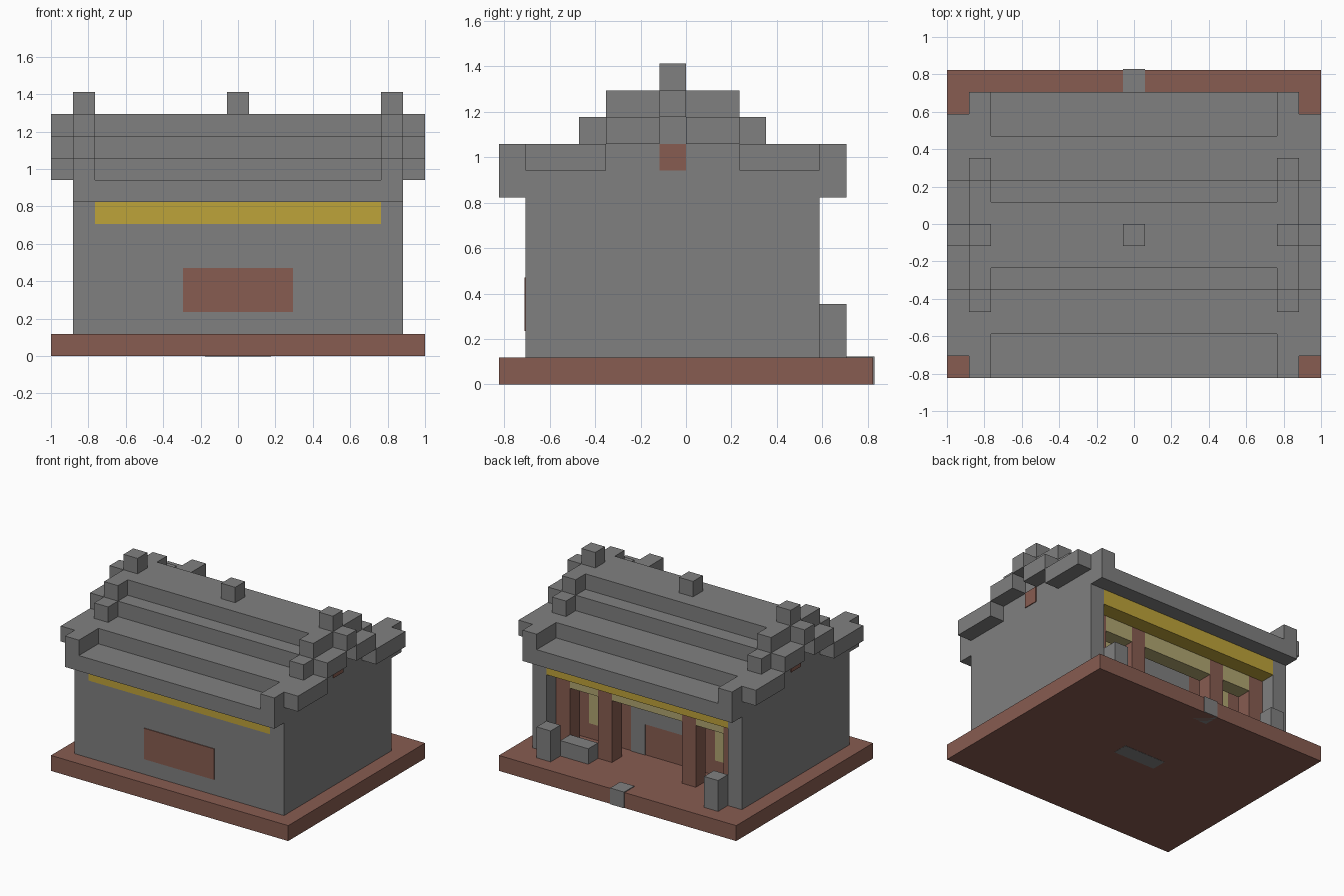
import bpy
import bmesh

U = 2 / 17          # one block
THIN = 0.006        # thickness of painted plates

if "Cube" in bpy.data.objects:
    bpy.data.objects.remove(bpy.data.objects["Cube"], do_unlink=True)


def material(name, rgb):
    m = bpy.data.materials.new(name)
    m.use_nodes = True
    m.diffuse_color = (*rgb, 1)
    m.node_tree.nodes["Principled BSDF"].inputs["Base Color"].default_value = (*rgb, 1)
    return m


stone = material("stone grey", (0.216, 0.216, 0.216))
timber = material("red brown timber", (0.245, 0.107, 0.082))
gold = material("gold trim", (0.515, 0.366, 0.042))
paper = material("paper beige", (0.44, 0.38, 0.165))


def blocks(name, mat, boxes):
    """Build boxes given as x, y, z ranges counted in blocks from one corner."""
    bm = bmesh.new()
    for xs, ys, zs in boxes:
        geo = bmesh.ops.create_cube(bm, size=1)
        for v in geo["verts"]:
            v.co = ((xs[v.co.x > 0] - 8.5) * U,
                    (ys[v.co.y > 0] - 7) * U,
                    zs[v.co.z > 0] * U)
    mesh = bpy.data.meshes.new(name)
    bm.to_mesh(mesh)
    bm.free()
    mesh.materials.append(mat)
    obj = bpy.data.objects.new(name, mesh)
    bpy.context.collection.objects.link(obj)
    return obj


def both_sides(boxes):
    """Add the left-right mirror image of every box."""
    return boxes + [((17 - x[1], 17 - x[0]), y, z) for x, y, z in boxes]


T = THIN / U

# Floor slab with its inlaid stones
blocks("floor_slab", timber, [((0, 17), (0, 14), (0, 1))])
blocks("entrance_stone", stone, [((8, 9), (13, 14 + T), (-0, 1 + T))])
blocks("threshold_stone", stone, [((7, 10), (7, 8), (-T / 4, 1 + T))])

# Outer walls
blocks("side_walls", stone, both_sides([((1, 2), (1, 12), (1, 7))]))
blocks("front_wall", stone, [((2, 15), (1, 2), (1, 6))])
blocks("front_trim", gold, [((2, 15), (1, 2), (6, 7))])
blocks("front_window", timber, [((6, 11), (1 - T, 1), (2, 4))])

# Porch: beam, lintel and columns
blocks("porch_beam", gold, [((2, 15), (11, 12), (6, 7))])
blocks("porch_lintel", paper, [((3, 14), (10.01, 10.99), (5, 7))])
blocks("porch_columns", timber,
       both_sides([((i, i + 1), (10, 11), (1, 6)) for i in (2, 5)]))

# Inner wall with door frame, door and paper windows
blocks("inner_wall", timber, [((2, 15), (8, 9), (1, 7))])
blocks("door_frame", stone,
       both_sides([((6, 7), (9, 9 + T), (1, 3))]) + [((6, 11), (9, 9 + T), (3, 6))])
blocks("paper_windows", paper, both_sides([((3, 5), (9, 9 + T), (2, 6))]))

# Porch furniture
blocks("guardian_posts", stone, both_sides([((2, 3), (12, 13), (1, 3))]))
blocks("stone_bench", stone, [((12, 14), (11, 12), (1, 2))])

# Stepped roof, each tier as (inset from the eaves)
blocks("roof_tiers", stone,
       [((1, 16), (inset, 13 - inset), (7 + n, 8 + n))
        for n, inset in enumerate((0, 2, 4, 5))])

# Raised ridges over the gables
blocks("gable_ridges", stone,
       both_sides([((1, 2), (inset, 13 - inset), (8 + n, 9 + n))
                   for n, inset in enumerate((0, 3, 4, 6))]))

# Stepped overhang outside each gable
steps = []
for n, (start, end) in enumerate(((1, 4), (4, 6), (6, 7))):
    steps.append(((0, 1), (start, end), (8 + n, 9 + n)))
    if n < 2:
        steps.append(((0, 1), (13 - end, 13 - start), (8 + n, 9 + n)))
blocks("gable_overhangs", stone, both_sides(steps))

# Small details
blocks("ridge_finial", stone, [((8, 9), (6, 7), (11, 12))])
blocks("gable_plaques", timber, both_sides([((1 - T, 1), (6, 7), (8, 9))]))
